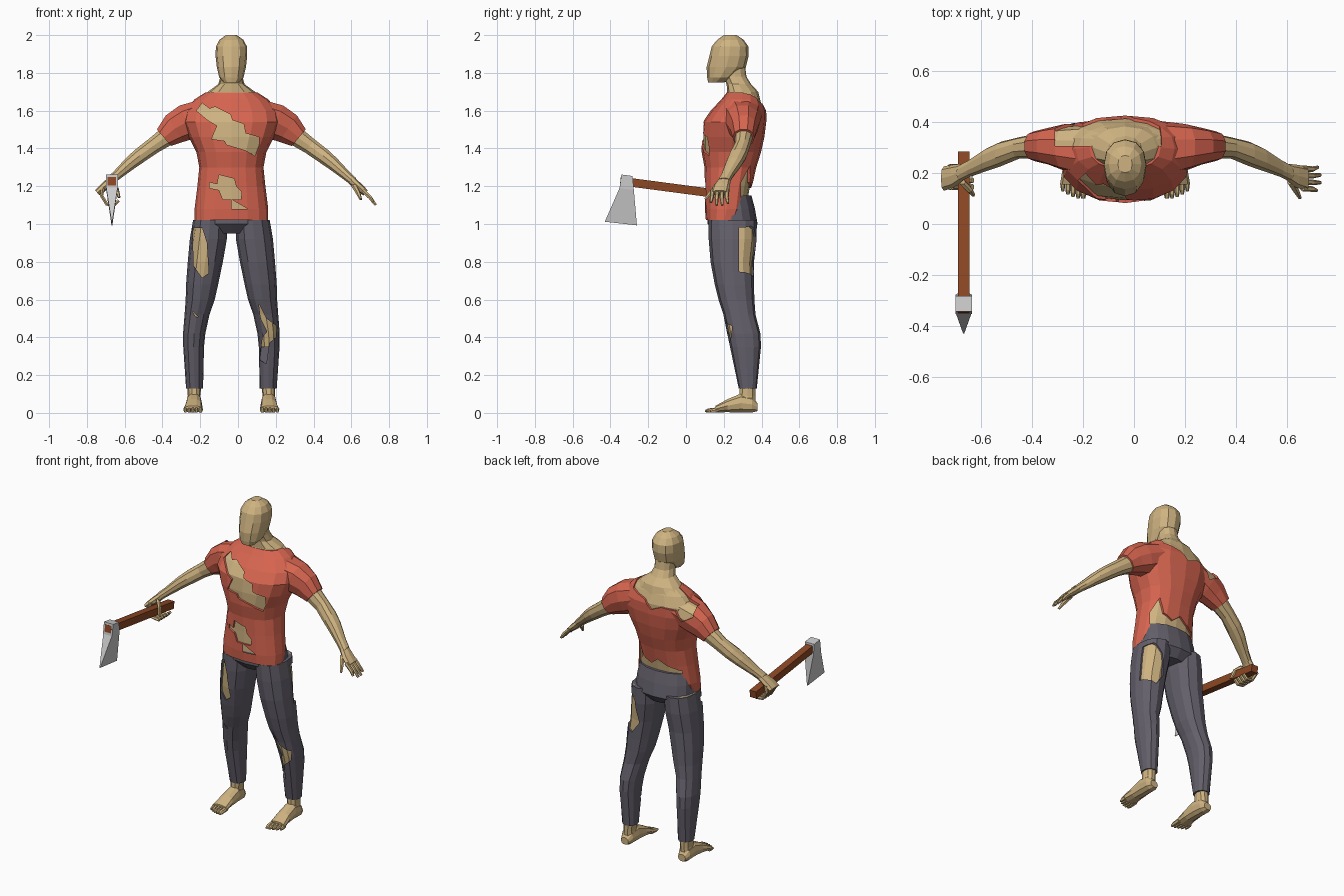
import bpy, bmesh, math
from mathutils import Vector as V

CX = -0.035                      # body symmetry plane
X, Y, Z = V((1, 0, 0)), V((0, 1, 0)), V((0, 0, 1))


def material(name, rgb):
    m = bpy.data.materials.new(name)
    m.diffuse_color = (*rgb, 1)
    return m


SKIN = material("skin", (0.62, 0.45, 0.22))
SHIRT = material("red_cloth", (0.68, 0.13, 0.08))
PANTS = material("grey_cloth", (0.125, 0.115, 0.145))
WOOD = material("wood", (0.27, 0.065, 0.018))


def make(name, bm, mat=None):
    bmesh.ops.recalc_face_normals(bm, faces=bm.faces)
    me = bpy.data.meshes.new(name)
    bm.to_mesh(me)
    bm.free()
    ob = bpy.data.objects.new(name, me)
    bpy.context.collection.objects.link(ob)
    if mat:
        me.materials.append(mat)
    return ob


def loft(name, rings, mat, side=X, up=None, n=12, power=0.9, grow=0.0, s=1):
    """Skin rings (x, y, z, half_side, half_up); s=-1 mirrors across the body."""
    bm = bmesh.new()
    cs = [V((r[0] if s > 0 else 2 * CX - r[0], r[1], r[2])) for r in rings]
    loops = []
    for i, r in enumerate(rings):
        d = cs[min(i + 1, len(cs) - 1)] - cs[max(i - 1, 0)]
        w = up or d.cross(side).normalized()
        loop = []
        for k in range(n):
            t = 2 * math.pi * k / n
            c, q = math.cos(t), math.sin(t)
            c = math.copysign(abs(c) ** power, c)
            q = math.copysign(abs(q) ** power, q)
            loop.append(bm.verts.new(cs[i] + side * c * (r[3] + grow) + w * q * (r[4] + grow)))
        loops.append(loop)
    for a, b in zip(loops, loops[1:]):
        for k in range(n):
            bm.faces.new((a[k], a[(k + 1) % n], b[(k + 1) % n], b[k]))
    bm.faces.new(loops[0])
    bm.faces.new(loops[-1])
    return make(name, bm, mat)


def prism(name, pts, lo, hi, mat, across=False):
    """Extrude an (x,z) outline along y, or a (y,z) outline along x."""
    bm = bmesh.new()
    at = (lambda p, e: (e, p[0], p[1])) if across else (lambda p, e: (p[0], e, p[1]))
    a = [bm.verts.new(at(p, lo)) for p in pts]
    b = [bm.verts.new(at(p, hi)) for p in pts]
    for k in range(len(pts)):
        j = (k + 1) % len(pts)
        bm.faces.new((a[k], a[j], b[j], b[k]))
    bm.faces.new(a)
    bm.faces.new(b)
    return make(name, bm, mat)


def boolean(ob, others, op):
    """Apply booleans and remove the helper objects."""
    for o in others:
        o.hide_render = True
        m = ob.modifiers.new("bool", 'BOOLEAN')
        m.object, m.operation, m.solver = o, op, 'EXACT'
    me = bpy.data.meshes.new_from_object(
        ob.evaluated_get(bpy.context.evaluated_depsgraph_get()))
    ob.modifiers.clear()
    ob.data = me
    for o in others:
        bpy.data.objects.remove(o)


# torso: skin core and shirt
torso = [(CX, .205, 1.02, .195, .10), (CX, .215, 1.08, .195, .115), (CX, .225, 1.20, .18, .125),
         (CX, .235, 1.30, .17, .137), (CX, .24, 1.38, .185, .157), (CX, .248, 1.46, .225, .167),
         (CX, .257, 1.54, .255, .168), (CX, .278, 1.60, .245, .147), (CX, .295, 1.66, .195, .108),
         (CX, .30, 1.695, .14, .085)]
loft("torso_skin", torso[1:], SKIN, up=Y, n=16, power=.85, grow=-.012)
shirt = loft("shirt", torso, SHIRT, up=Y, n=16, power=.85)

sleeve = [(.09, .29, 1.585, .115, .085), (.20, .30, 1.54, .092, .10),
          (.265, .305, 1.505, .072, .088), (.322, .305, 1.457, .058, .06)]
boolean(shirt, [loft("sleeve", sleeve, SHIRT, side=Y, n=10, s=s) for s in (1, -1)], 'UNION')

# shirt tears: chest, belly, back hem, back of neck and shoulder
chest = [(-.22, 1.6), (-.19, 1.64), (-.15, 1.61), (-.12, 1.62), (-.04, 1.58), (-.03, 1.55), (.03, 1.53),
         (.04, 1.48), (.11, 1.46), (.11, 1.41), (.09, 1.36), (.04, 1.39), (-.06, 1.42), (-.07, 1.44),
         (-.14, 1.45), (-.11, 1.52), (-.16, 1.55)]
belly = [(-.15, 1.22), (-.11, 1.21), (-.1, 1.26), (-.02, 1.24), (-.01, 1.2), (.02, 1.17),
         (.015, 1.13), (-.08, 1.13), (-.1, 1.18), (-.15, 1.19)]
hem = [(-.19, .95), (-.185, 1.17), (-.1, 1.2), (-.05, 1.23), (0, 1.19), (.06, 1.22),
       (.09, 1.31), (.125, 1.22), (.12, .95)]
nape = [(-.31, 1.75), (-.31, 1.57), (-.24, 1.53), (-.2, 1.59), (-.12, 1.6), (-.05, 1.57),
        (0, 1.62), (.1, 1.65), (.12, 1.75)]
boolean(shirt, [prism("tear", p, lo, hi, SHIRT) for p, lo, hi in (
    (chest, 0, .24), (belly, 0, .2), (hem, .27, .6), (nape, .305, .6))], 'DIFFERENCE')

# neck and head
loft("neck", [(CX, .30, 1.65, .18, .095), (CX, .30, 1.70, .125, .082), (CX, .28, 1.74, .07, .065),
              (CX, .26, 1.78, .058, .06), (CX, .25, 1.86, .055, .06)], SKIN, up=Y)
loft("head", [(CX, .16, 1.75, .042, .043), (CX, .182, 1.775, .064, .07), (CX, .213, 1.83, .077, .104),
              (CX, .228, 1.89, .084, .104), (CX, .233, 1.94, .082, .097), (CX, .235, 1.975, .064, .07),
              (CX, .235, 2.0, .028, .034)], SKIN, up=Y)

# arms and palms
arm = [(.10, .295, 1.575, .095, .072), (.20, .30, 1.535, .08, .088), (.27, .305, 1.49, .06, .07),
       (.32, .305, 1.455, .048, .052), (.38, .298, 1.413, .042, .045), (.45, .275, 1.362, .048, .042),
       (.50, .255, 1.322, .045, .037), (.57, .22, 1.26, .034, .027), (.61, .20, 1.226, .033, .024)]
palm = [(.60, .203, 1.232, .033, .022), (.635, .188, 1.2, .045, .022), (.675, .178, 1.165, .048, .018)]
for s, tag in ((1, "left"), (-1, "right")):
    loft(tag + "_arm", arm, SKIN, side=Y, n=10, s=s)
    loft(tag + "_palm", palm, SKIN, side=Y, n=8, s=s)

# fingers: open left hand, right hand curled round the handle
for i in range(4):
    y, tip = .14 + i * .026, (.015, .0, .0, .01)[i]
    loft("left_finger", [(.66, y, 1.178, .012, .012), (.70, y - .003, 1.14, .011, .011),
                         (.73 - tip, y + (i - 2) * .004, 1.1 + tip, .007, .007)], SKIN, side=Y, n=6)
    y += .005
    loft("right_finger", [(-.715, y, 1.19, .012, .012), (-.722, y, 1.15, .012, .01), (-.695, y, 1.105, .012, .01),
                          (-.655, y, 1.1, .012, .01), (-.632, y, 1.125, .011, .009)], SKIN, side=Y, n=6)
loft("left_thumb", [(.615, .165, 1.2, .016, .016), (.635, .13, 1.165, .013, .013),
                    (.65, .102, 1.13, .007, .007)], SKIN, side=X, n=6)
loft("right_thumb", [(-.675, .165, 1.21, .016, .016), (-.645, .135, 1.19, .013, .013),
                     (-.63, .115, 1.14, .008, .008)], SKIN, side=X, n=6)

# trousers over skin legs, then feet with toes
leg = [(.078, .247, 1.02, .09, .128), (.087, .247, .92, .098, .127), (.103, .245, .80, .093, .115),
       (.12, .256, .68, .085, .104), (.13, .267, .60, .077, .095), (.147, .283, .52, .066, .085),
       (.162, .306, .42, .059, .088), (.165, .315, .35, .055, .082), (.16, .327, .13, .045, .048)]
pants = loft("trousers", [(CX, .25, .95, .09, .09), (CX, .247, 1.0, .19, .132),
                          (CX, .24, 1.08, .183, .125), (CX, .231, 1.15, .17, .116)],
             PANTS, up=Y, n=16)
boolean(pants, [loft("trouser_leg", leg, PANTS, up=Y, s=s) for s in (1, -1)], 'UNION')
foot = [(.165, .378, .03, .026, .022), (.165, .35, .045, .04, .045), (.163, .29, .052, .042, .052),
        (.164, .22, .038, .045, .036), (.168, .155, .02, .052, .018)]
for s, tag in ((1, "left"), (-1, "right")):
    loft(tag + "_leg_skin", leg[:-1], SKIN, up=Y, grow=-.01, s=s)
    loft(tag + "_ankle", [(.16, .327, .16, .038, .042), (.163, .325, .09, .033, .045),
                          (.165, .32, .04, .038, .05)], SKIN, up=Y, n=10, s=s)
    loft(tag + "_foot", foot, SKIN, up=Z, n=10, s=s)
    for i in range(5):
        x, r, end = .129 + i * .02, (.013, .01, .01, .01, .009)[i], (.1, .1, .106, .115, .128)[i]
        loft(tag + "_toe", [(x, .17, .017, r, .014), (x, end + .018, .013, r, .012),
                            (x, end, .009, r * .6, .006)], SKIN, up=Z, n=6, s=s)

# trouser tears: front thigh, shin, back thigh, small knee nick
thigh = [(-.24, .98), (-.19, .98), (-.165, .9), (-.155, .74), (-.19, .715), (-.235, .78)]
shin = [(.11, .58), (.15, .5), (.205, .46), (.2, .4), (.165, .37), (.15, .26), (.115, .28),
        (.13, .4), (.155, .43), (.12, .5)]
rear = [(.08, .79), (.13, .72), (.2, .75), (.2, .97), (.14, .99), (.1, .93)]
knee = [(-.245, .54), (-.21, .51), (-.22, .505)]
boolean(pants, [prism("tear", p, lo, hi, PANTS) for p, lo, hi in (
    (thigh, 0, .25), (shin, 0, .29), (rear, .28, .6), (knee, 0, .27))], 'DIFFERENCE')

# axe handle
prism("axe_handle", [(-.345, 1.25), (.285, 1.167), (.28, 1.122), (-.35, 1.205)], -.69, -.645, WOOD, across=True)

# axe head: collar block and flared wedge blade
AX = -.6675
prism("axe_collar", [(-.342, 1.262), (-.283, 1.254), (-.276, 1.18), (-.352, 1.19)],
      AX - .032, AX + .032, None, across=True)
bm = bmesh.new()
top = [bm.verts.new(p) for p in ((AX - .03, -.352, 1.19), (AX + .03, -.352, 1.19),
                                 (AX + .03, -.276, 1.18), (AX - .03, -.276, 1.18))]
edge = [bm.verts.new(p) for p in ((AX - .002, -.43, 1.012), (AX + .002, -.43, 1.012),
                                  (AX + .002, -.26, .993), (AX - .002, -.26, .993))]
for k in range(4):
    bm.faces.new((top[k], top[(k + 1) % 4], edge[(k + 1) % 4], edge[k]))
bm.faces.new(top)
bm.faces.new(edge)
make("axe_blade", bm)
